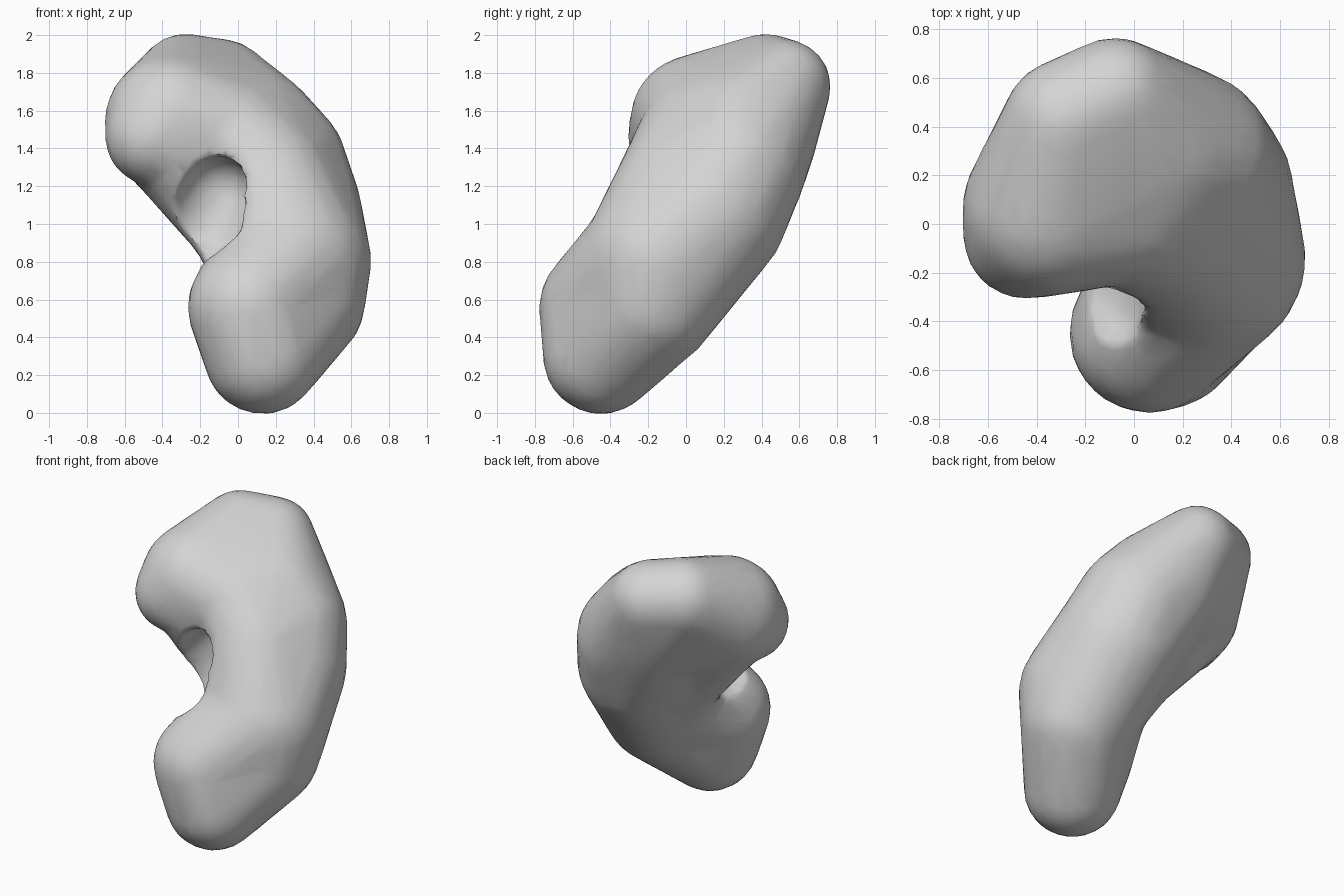
import bpy, bmesh
from mathutils import Vector, Matrix

cube = bpy.data.objects.get("Cube")
if cube:
    bpy.data.objects.remove(cube, do_unlink=True)

# Material
grey = bpy.data.materials.new("plain_grey")
grey.use_nodes = True
grey.diffuse_color = (0.66, 0.66, 0.66, 1)
grey.node_tree.nodes["Principled BSDF"].inputs["Base Color"].default_value = (0.66, 0.66, 0.66, 1)


def add_hull(bm, balls):
    """Add a rounded solid stretched tightly around some balls."""
    points = bmesh.new()
    for centre, radius in balls:
        bmesh.ops.create_icosphere(points, subdivisions=3, radius=radius,
                                   matrix=Matrix.Translation(Vector(centre)))
    verts = [bm.verts.new(v.co) for v in points.verts]
    points.free()
    hull = bmesh.ops.convex_hull(bm, input=verts)
    inside = {g for g in hull["geom_interior"] if isinstance(g, bmesh.types.BMVert)}
    bmesh.ops.delete(bm, geom=list(inside), context='VERTS')


def add_object(name, hulls):
    bm = bmesh.new()
    for balls in hulls:
        add_hull(bm, balls)
    bmesh.ops.recalc_face_normals(bm, faces=bm.faces[:])
    mesh = bpy.data.meshes.new(name)
    bm.to_mesh(mesh)
    bm.free()
    obj = bpy.data.objects.new(name, mesh)
    bpy.context.collection.objects.link(obj)
    return obj


# Balls that shape the body: centre, radius
bottom = ((0.13, -0.45, 0.30), 0.31)
lower_front = ((0.06, -0.45, 0.56), 0.33)
lower_side = ((0.32, -0.18, 0.60), 0.36)
belly = ((0.29, -0.14, 0.80), 0.42)
middle = ((0.25, 0.13, 1.06), 0.41)
chest = ((0.15, 0.00, 1.22), 0.36)
back = ((0.20, 0.26, 1.30), 0.38)
neck = ((0.05, 0.30, 1.45), 0.39)
throat = ((-0.05, 0.08, 1.46), 0.33)
crown = ((-0.08, 0.52, 1.73), 0.25)
crown_side = ((-0.28, 0.42, 1.75), 0.26)
upper_lobe = ((-0.35, 0.06, 1.54), 0.36)
upper_tip = ((-0.445, -0.05, 1.46), 0.26)
web = ((-0.04, 0.02, 0.98), 0.22)

body = add_object("bean_body", [
    (bottom, lower_front, lower_side),
    (lower_front, belly),
    (lower_side, belly, middle),
    (belly, middle, chest),
    (middle, back, chest),
    (back, neck, chest, throat),
    (neck, throat, crown, crown_side, upper_lobe, upper_tip),
    (back, neck, crown),
    (web, belly),
    (web, upper_lobe),
    (web, middle, neck),
])

# Cutter for the hollow between the lobes
cutter = add_object("hollow_cutter", [
    (((-0.13, -0.36, 0.96), 0.16), ((-0.17, -0.27, 1.01), 0.22), ((-0.10, -0.22, 1.17), 0.19)),
])
cutter.hide_render = True

# Fuse, hollow, soften and reduce to a coarse skin
fuse = body.modifiers.new("fuse", 'REMESH')
fuse.mode = 'VOXEL'
fuse.voxel_size = 0.025
hollow = body.modifiers.new("hollow", 'BOOLEAN')
hollow.operation = 'DIFFERENCE'
hollow.object = cutter
even = body.modifiers.new("even", 'REMESH')
even.mode = 'VOXEL'
even.voxel_size = 0.025
soften = body.modifiers.new("soften", 'SMOOTH')
soften.factor = 0.5
soften.iterations = 8
reduce = body.modifiers.new("reduce", 'DECIMATE')
reduce.ratio = 0.08

bpy.ops.object.select_all(action='DESELECT')
body.select_set(True)
bpy.context.view_layer.objects.active = body
bpy.ops.object.convert(target='MESH')
bpy.data.objects.remove(cutter, do_unlink=True)

body.data.materials.clear()
body.data.materials.append(grey)
bpy.ops.object.shade_smooth_by_angle(angle=0.7)
